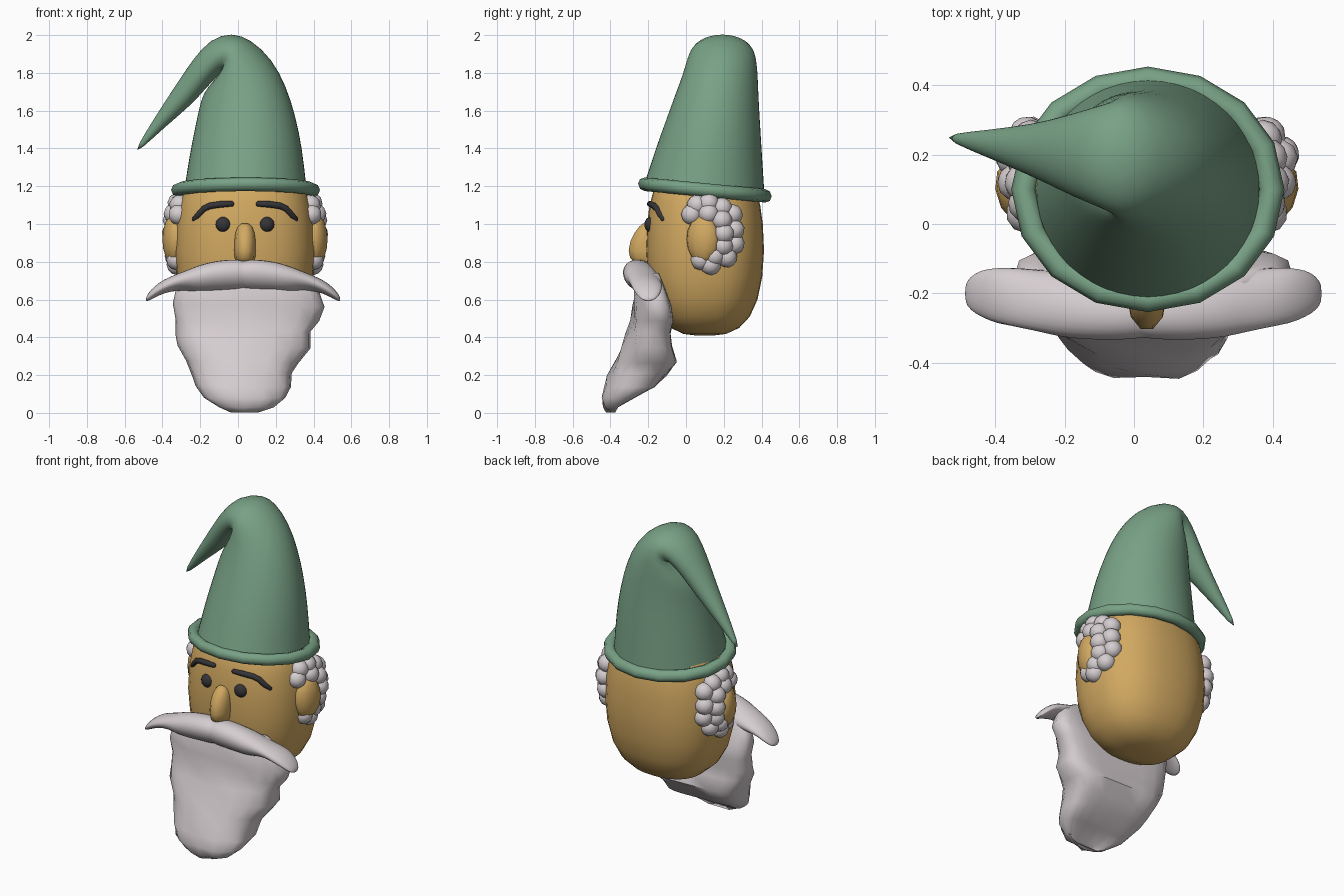
import bpy, bmesh, math
from mathutils import Vector, Matrix

if "Cube" in bpy.data.objects:
    bpy.data.objects.remove(bpy.data.objects["Cube"])

CX, CY = 0.037, 0.10         # centre of the head
HX, HY = 0.372, 0.313        # head radii
SQ = 2.4                     # squareness of the head in plan


def material(name, col):
    m = bpy.data.materials.new(name)
    m.diffuse_color = (*col, 1)
    m.use_nodes = True
    m.node_tree.nodes["Principled BSDF"].inputs["Base Color"].default_value = m.diffuse_color
    return m


SKIN = material("warm_skin", (0.64, 0.395, 0.12))
GREEN = material("hat_green", (0.19, 0.36, 0.238))
WHITE = material("beard_white", (0.67, 0.615, 0.63))
DARK = material("charcoal", (0.035, 0.035, 0.04))


def finish(name, bm, mat, angle=60, subsurf=0):
    bmesh.ops.remove_doubles(bm, verts=bm.verts, dist=1e-5)
    bmesh.ops.recalc_face_normals(bm, faces=bm.faces)
    me = bpy.data.meshes.new(name)
    bm.to_mesh(me)
    bm.free()
    me.materials.append(mat)
    me.shade_smooth()
    me.set_sharp_from_angle(angle=math.radians(angle))
    ob = bpy.data.objects.new(name, me)
    bpy.context.collection.objects.link(ob)
    if subsurf:
        mod = ob.modifiers.new("smooth", 'SUBSURF')
        mod.levels = mod.render_levels = subsurf
    return ob


def loft(name, rings, mat, angle=60, subsurf=0, caps=(True, True)):
    bm = bmesh.new()
    vr = [[bm.verts.new(p) for p in r] for r in rings]
    n = len(vr[0])
    for a, b in zip(vr, vr[1:]):
        for i in range(n):
            j = (i + 1) % n
            bm.faces.new((a[i], a[j], b[j], b[i]))
    if caps[0]:
        bm.faces.new(vr[0])
    if caps[1]:
        bm.faces.new(vr[-1])
    return finish(name, bm, mat, angle, subsurf)


def angles(n):
    return [2 * math.pi * i / n for i in range(n)]


def spow(v, e):
    return math.copysign(abs(v) ** e, v)


def ellipsoid(name, loc, rad, mat, seg=16, rings=10, turn=0):
    bm = bmesh.new()
    bmesh.ops.create_uvsphere(bm, u_segments=seg, v_segments=rings, radius=1,
                              matrix=Matrix.Translation(loc) @ Matrix.Rotation(turn, 4, 'Z')
                              @ Matrix.Diagonal((*rad, 1)))
    return finish(name, bm, mat)


def face_y(x, f):
    u = min(1, abs(x - CX) / (HX * f))
    return CY - HY * f * (1 - u ** SQ) ** (1 / SQ)


# head: rounded, slightly boxy egg
profile = [(0.411, 0.18), (0.418, 0.36), (0.45, 0.58), (0.51, 0.76), (0.60, 0.89), (0.72, 0.97),
           (0.86, 1.0), (1.0, 0.98), (1.1, 0.935), (1.2, 0.85), (1.27, 0.65), (1.31, 0.3)]
loft("head", [[(CX + HX * f * spow(math.cos(a), 2 / SQ), CY + HY * f * spow(math.sin(a), 2 / SQ), z)
               for a in angles(32)] for z, f in profile], SKIN)

# hat: cone that folds over into a drooping tip (inner xz, outer xz, y centre, y radius)
sections = [(-.285, 1.20, .365, 1.20, .100, .318), (-.258, 1.37, .343, 1.40, .122, .283),
            (-.232, 1.50, .308, 1.57, .143, .252), (-.208, 1.61, .258, 1.73, .162, .224),
            (-.188, 1.69, .182, 1.875, .182, .200), (-.13, 1.76, .07, 1.978, .190, .185),
            (-.075, 1.81, -.03, 2.015, .192, .165), (-.09, 1.80, -.145, 1.983, .195, .142),
            (-.165, 1.725, -.238, 1.875, .202, .110), (-.24, 1.635, -.325, 1.742, .212, .078),
            (-.38, 1.52, -.435, 1.575, .230, .043), (-.53, 1.38, -.545, 1.393, .250, .010)]
hat = []
for k, (ix, iz, ox, oz, yc, ry) in enumerate(sections):
    tilt = -0.095 * max(0, 1 - k / 4)
    hat.append([((ix + ox) / 2 + (ox - ix) / 2 * math.cos(a), yc + ry * math.sin(a),
                 (iz + oz) / 2 + (oz - iz) / 2 * math.cos(a) + tilt * ry * math.sin(a))
                for a in angles(24)])
loft("hat", hat, GREEN, 80, 1, caps=(False, True))

# hat brim: tilted elliptical roll
brim = []
for a in angles(16):
    ring = []
    for b in angles(8):
        r = 0.036 * math.cos(b)
        y = (0.318 + r) * math.sin(a)
        ring.append((0.04 + (0.358 + r) * math.cos(a), CY + y,
                     1.18 - 0.095 * y + 0.036 * math.sin(b)))
    brim.append(ring)
loft("hat_brim", brim + brim[:1], GREEN, 70, caps=(False, False))

# beard: thick slab leaning forward (z, left x, right x, front y, back y)
beard_rows = [(0.74, -.24, .32, -.25, -.12), (0.66, -.33, .42, -.275, -.085),
              (0.57, -.345, .458, -.285, -.045), (0.49, -.33, .43, -.29, -.035),
              (0.42, -.33, .385, -.315, -.05), (0.35, -.32, .385, -.345, -.04),
              (0.27, -.275, .32, -.38, -.015), (0.20, -.24, .285, -.41, -.07),
              (0.14, -.225, .28, -.43, -.13), (0.08, -.18, .25, -.45, -.24),
              (0.03, -.10, .19, -.44, -.34), (0.003, -.04, .11, -.415, -.37)]
beard = []
for k, (z, x0, x1, yf, yb) in enumerate(beard_rows):
    ring, wrap = [], 0.035
    th = (yb - wrap - yf) / 2
    for i, a in enumerate(angles(20)):
        u, v = spow(math.cos(a), 0.7), spow(math.sin(a), 0.7)
        lump = 0.009 * math.sin(4.1 * i + 1.7 * k) * (v < 0)
        ring.append(((x0 + x1) / 2 + (x1 - x0) / 2 * u, yf + th + th * v + wrap * u * u + lump,
                     z + 0.012 * u * math.sin(k * 2.0) * (k < 9)))
    beard.append(ring)
loft("beard", beard, WHITE, 50)

# moustache: two tapering halves (distance, bottom z, top z, y centre, y radius)
half = [(0, .650, .805, -.240, .088), (.02, .642, .815, -.240, .093), (.09, .640, .815, -.24, .097),
        (.17, .636, .803, -.237, .098), (.24, .632, .783, -.230, .098), (.30, .645, .757, -.222, .09),
        (.36, .645, .733, -.212, .088), (.42, .633, .708, -.207, .085), (.47, .608, .672, -.20, .07),
        (.50, .592, .638, -.20, .05), (.515, .59, .61, -.20, .025)]
rows = [(-d, *r) for d, *r in reversed(half[1:])] + half
loft("moustache", [[(0.027 + d, yc + ry * math.cos(a) - 0.02 * math.sin(a) * (abs(d) < .4),
                     (z0 + z1) / 2 + (z1 - z0) / 2 * math.sin(a))
                    for a in angles(12)] for d, z0, z1, yc, ry in rows], WHITE, 80, 1)

# nose
nose = [(.79, .040, .055), (.82, .054, .088), (.86, .057, .096), (.91, .056, .086),
        (.955, .050, .062), (.985, .038, .038), (1.003, .018, .018)]
loft("nose", [[(0.037 + rx * math.cos(a), -0.212 + ry * math.sin(a), z) for a in angles(10)]
              for z, rx, ry in nose], SKIN)

# brow strokes (distance from centre line, z, thickness)
stroke = [(.058, 1.107, .006), (.066, 1.107, .014), (.13, 1.104, .017), (.185, 1.096, .017),
          (.215, 1.082, .017), (.245, 1.048, .017), (.27, 1.022, .014), (.276, 1.016, .006)]


def tube(name, pts, radii, mat):
    rings = []
    for i, p in enumerate(pts):
        t = (pts[min(i + 1, len(pts) - 1)] - pts[max(i - 1, 0)]).normalized()
        u = t.cross(Vector((0, 1, 0))).normalized()
        v = t.cross(u)
        rings.append([p + radii[i] * (u * math.cos(a) + v * math.sin(a)) for a in angles(8)])
    loft(name, rings, mat)


# hair curls behind each ear (y, z, distance from centre line)
curls = [(.03, 1.05, .35), (.06, 1.10, .345), (.12, 1.11, .355), (.19, 1.085, .35),
         (.12, 1.055, .375), (.19, 1.02, .38), (.245, 1.05, .335), (.255, .97, .345),
         (.20, .95, .385), (.255, .895, .335), (.195, .885, .375), (.215, .825, .35),
         (.15, .83, .37), (.13, .785, .36), (.08, .81, .36), (.12, .97, .36)]

for side, s in (("left", -1), ("right", 1)):
    ex = CX + s * 0.115
    ellipsoid(side + "_eye", (ex, face_y(ex, 0.98) + 0.012, 0.997), (.041, .034, .041), DARK)
    pts = [Vector((CX + s * d, face_y(CX + s * d, 0.945), z)) for d, z, r in stroke]
    tube(side + "_eyebrow", pts, [r for d, z, r in stroke], DARK)
    ellipsoid(side + "_ear", (CX + s * .378, .09, .918), (.056, .092, .13), SKIN, 10, 8, -s * 0.3)
    hair = bmesh.new()
    for i, (y, z, d) in enumerate(curls):
        spin = Matrix.Rotation(i * 1.3, 4, 'X') @ Matrix.Rotation(i * 0.7, 4, 'Z')
        bmesh.ops.create_icosphere(hair, subdivisions=2, radius=0.056,
                                   matrix=Matrix.Translation((CX + s * d, y, z)) @ spin)
    finish(side + "_hair_curls", hair, WHITE)
